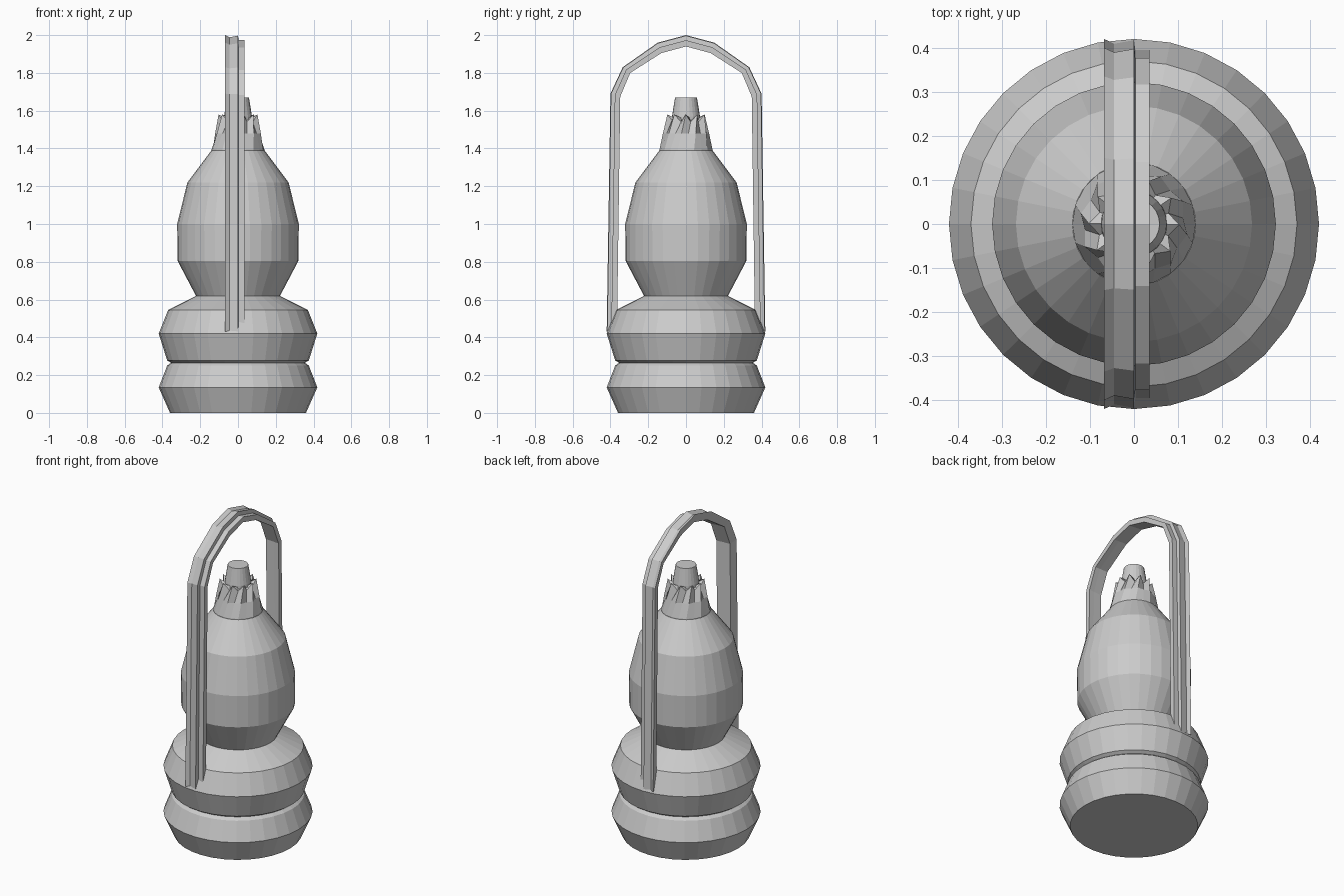
import bpy, bmesh
from math import sin, cos, pi

if "Cube" in bpy.data.objects:
    bpy.data.objects.remove(bpy.data.objects["Cube"])


def make_object(name, verts, faces):
    mesh = bpy.data.meshes.new(name)
    mesh.from_pydata(verts, [], faces)
    bm = bmesh.new()
    bm.from_mesh(mesh)
    bmesh.ops.recalc_face_normals(bm, faces=bm.faces)
    bm.to_mesh(mesh)
    bm.free()
    obj = bpy.data.objects.new(name, mesh)
    bpy.context.collection.objects.link(obj)
    return obj


def bridge(name, rings):
    """Skin a stack of equal closed rings and cap both ends."""
    n = len(rings[0])
    verts = [v for ring in rings for v in ring]
    faces = [(k * n + i, k * n + (i + 1) % n,
              (k + 1) * n + (i + 1) % n, (k + 1) * n + i)
             for k in range(len(rings) - 1) for i in range(n)]
    faces += [tuple(range(n))[::-1],
              tuple(range(len(verts) - n, len(verts)))]
    return make_object(name, verts, faces)


def circle(r, z, n, twist=0.0):
    return [(r * cos(2 * pi * i / n + twist), r * sin(2 * pi * i / n + twist), z)
            for i in range(n)]


def lathe(name, profile, n):
    return bridge(name, [circle(r, z, n) for r, z in profile])


# Double-bulged base with a narrow groove
lathe("base", [(0.36, 0), (0.42, 0.135), (0.375, 0.25), (0.355, 0.265),
               (0.375, 0.278), (0.42, 0.42), (0.37, 0.545), (0.22, 0.62)], 32)

# Globe
lathe("globe", [(0.22, 0.615), (0.32, 0.805), (0.322, 1.0),
                (0.268, 1.22), (0.14, 1.39)], 32)

# Crown of twisted, overlapping vanes
vanes = 10
crown = [circle(0.14, 1.385, vanes * 2), circle(0.14, 1.395, vanes * 2)]
for r_out, r_in, z_out, z_in, twist in [(0.123, 0.112, 1.48, 1.48, 0.12),
                                        (0.103, 0.082, 1.58, 1.54, 0.3),
                                        (0.07, 0.07, 1.56, 1.56, 0.3)]:
    outer = circle(r_out, z_out, vanes * 2, twist)
    inner = circle(r_in, z_in, vanes * 2, twist)
    crown.append([(outer if i % 2 else inner)[i] for i in range(vanes * 2)])
bridge("crown", crown)

# Tapered chimney tip
lathe("chimney", [(0.078, 1.5), (0.074, 1.57), (0.058, 1.67)], 24)

# Carrying handle: stepped section swept along an arch (outer and inner y, z)
arch = [((0.42, 0.43), (0.365, 0.46)), ((0.40, 1.69), (0.348, 1.675)),
        ((0.335, 1.83), (0.295, 1.80)), ((0.15, 1.96), (0.13, 1.905)),
        ((0.0, 2.0), (0.0, 1.94))]
arch += [tuple((-y, z) for y, z in pair) for pair in arch[-2::-1]]
section = [(-0.068, 0.0), (-0.045, 0.2), (0.0, 0.05), (0.003, 0.45),
           (0.035, 0.45), (0.035, 1.0), (0.0, 0.95), (-0.055, 0.9)]
rings = [[(x, o[0] + (i[0] - o[0]) * t, o[1] + (i[1] - o[1]) * t)
          for x, t in section] for o, i in arch]
bridge("handle", rings)
